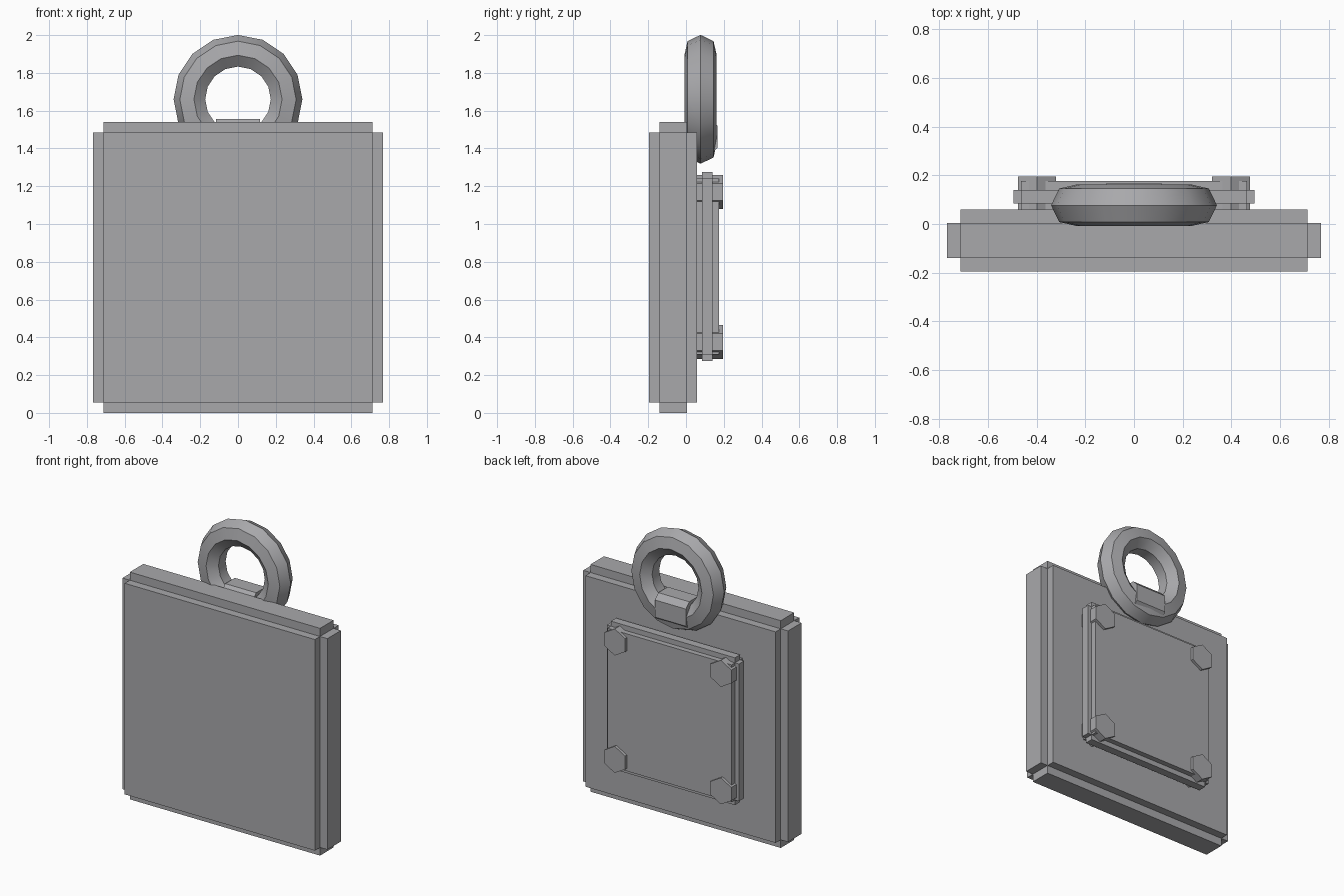
import bpy, bmesh
from math import pi, radians
from mathutils import Vector

if "Cube" in bpy.data.objects:
    bpy.data.objects.remove(bpy.data.objects["Cube"])

# Dark grey metal used on every part
metal = bpy.data.materials.new("dark_grey_metal")
metal.diffuse_color = (0.395, 0.395, 0.41, 1)
metal.use_nodes = True
metal.node_tree.nodes["Principled BSDF"].inputs["Base Color"].default_value = metal.diffuse_color


def finish(name, bm):
    bmesh.ops.recalc_face_normals(bm, faces=bm.faces[:])
    mesh = bpy.data.meshes.new(name)
    bm.to_mesh(mesh)
    bm.free()
    mesh.materials.append(metal)
    obj = bpy.data.objects.new(name, mesh)
    bpy.context.collection.objects.link(obj)
    return obj


def notched_slab(name, lo, hi, step):
    """Box core with every face pushed out, leaving square notches on the edges."""
    lo, hi = Vector(lo), Vector(hi)
    bm = bmesh.new()
    bmesh.ops.create_cube(bm, size=1)
    for v in bm.verts:
        v.co = [(lo[i] + hi[i]) / 2 + v.co[i] * (hi[i] - lo[i]) for i in range(3)]
    bm.normal_update()
    pushed = bmesh.ops.extrude_discrete_faces(bm, faces=bm.faces[:])["faces"]
    for f in pushed:
        n = f.normal.copy()
        move = Vector([n[i] * step[i] for i in range(3)])
        bmesh.ops.translate(bm, verts=f.verts[:], vec=move)
    return finish(name, bm)


# Large front slab and smaller cover on its back
notched_slab("main_plate", (-0.713, -0.14, 0.055), (0.713, 0.004, 1.485), (0.055, 0.055, 0.055))
notched_slab("back_cover", (-0.465, 0.085, 0.31), (0.465, 0.14, 1.24), (0.03, 0.036, 0.034))

# Hexagonal bolts in the cover corners
for side, sx in (("left", -1), ("right", 1)):
    for level, z in (("lower", 0.374), ("upper", 1.17)):
        bpy.ops.mesh.primitive_cylinder_add(vertices=6, radius=0.09, depth=0.141,
                                            location=(sx * 0.398, 0.1245, z),
                                            rotation=(pi / 2, 0, 0))
        bpy.context.object.name = f"bolt_{level}_{side}"
        bpy.context.object.data.materials.append(metal)

# Hanging ring, smooth around its length with crisp bands
bpy.ops.mesh.primitive_torus_add(major_segments=16, minor_segments=7,
                                 major_radius=0.253, minor_radius=0.088,
                                 location=(0, 0.077, 1.66), rotation=(pi / 2, 0, 0))
bpy.context.object.name = "hanging_ring"
bpy.context.object.data.materials.append(metal)
bpy.ops.object.shade_smooth_by_angle(angle=radians(30))

# Chamfered block holding the ring
y0, z0, hy, hz, c = 0.08, 1.463, 0.087, 0.094, 0.036
half = [(hy, hz - c), (hy - c, hz), (c - hy, hz), (-hy, hz - c)]
section = half + [(-y, -z) for y, z in half]
bm = bmesh.new()
ends = [[bm.verts.new((x, y0 + y, z0 + z)) for y, z in section] for x in (-0.116, 0.116)]
for end in ends:
    bm.faces.new(end)
for i in range(8):
    j = (i + 1) % 8
    bm.faces.new((ends[0][i], ends[0][j], ends[1][j], ends[1][i]))
finish("ring_clamp", bm)
